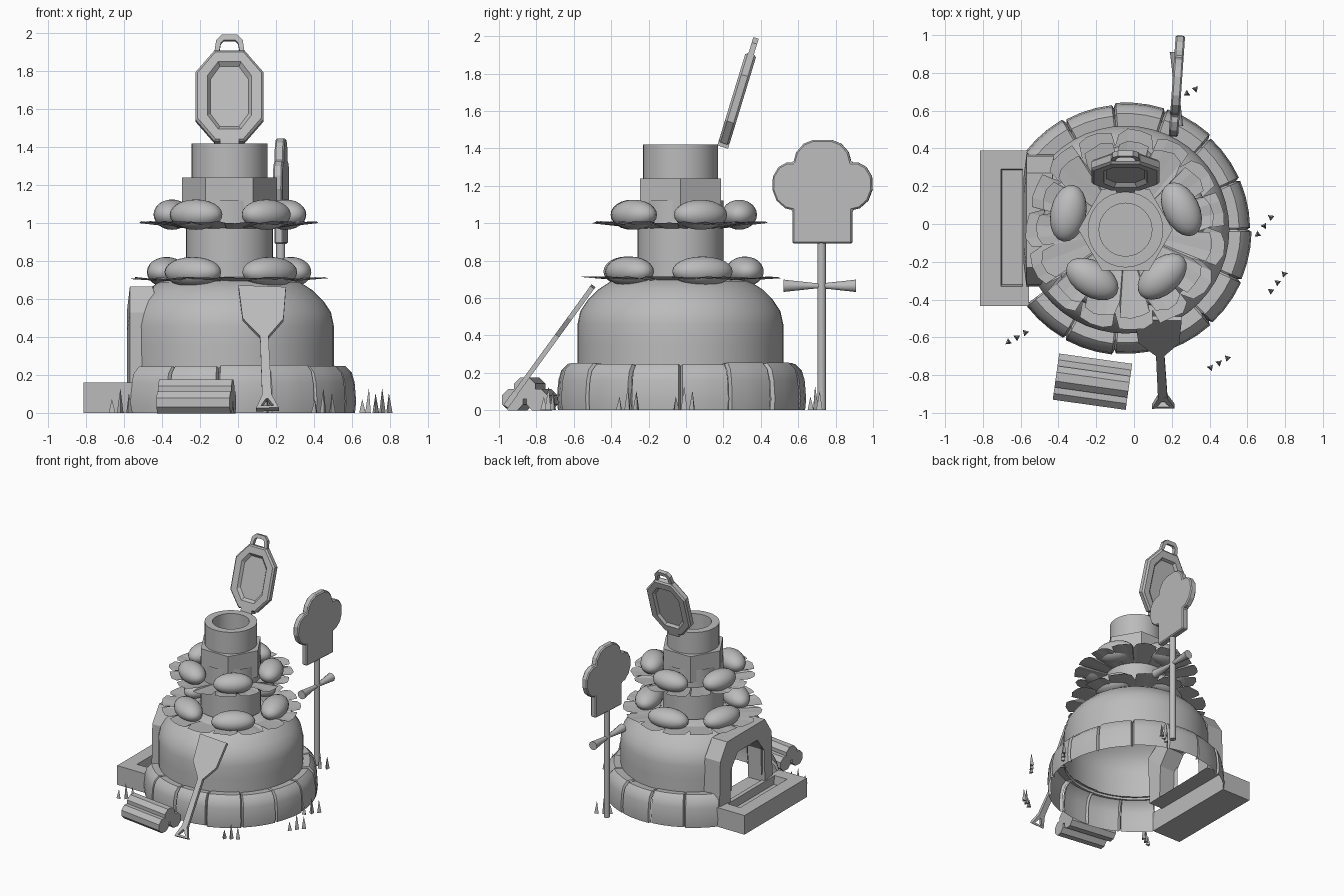
import bpy, bmesh, random
from math import sin, cos, pi, radians
from mathutils import Matrix, Vector

random.seed(4)
if "Cube" in bpy.data.objects:
    bpy.data.objects.remove(bpy.data.objects["Cube"], do_unlink=True)

grey = bpy.data.materials.new("plain_grey")
grey.use_nodes = True
colour = (0.5, 0.5, 0.5, 1)
grey.diffuse_color = colour
grey.node_tree.nodes["Principled BSDF"].inputs["Base Color"].default_value = colour

CX, CY = -0.045, -0.03
AXIS = Matrix.Translation((CX, CY, 0))


def finish(name, bm, matrix=Matrix(), smooth=None, bevel=0):
    bmesh.ops.recalc_face_normals(bm, faces=bm.faces)
    bm.transform(matrix)
    me = bpy.data.meshes.new(name)
    bm.to_mesh(me)
    bm.free()
    me.materials.append(grey)
    ob = bpy.data.objects.new(name, me)
    bpy.context.collection.objects.link(ob)
    if bevel:
        mod = ob.modifiers.new("bevel", "BEVEL")
        mod.width, mod.segments = bevel, 1
    if smooth:
        bpy.ops.object.select_all(action="DESELECT")
        ob.select_set(True)
        bpy.context.view_layer.objects.active = ob
        bpy.ops.object.shade_smooth_by_angle(angle=radians(smooth))
    return ob


def loft(bm, loops, cap_start=True, cap_end=True, closed=True, cyclic=False):
    """Bridge loops of equal point count, optionally capping the ends."""
    rows = [[bm.verts.new(p) for p in loop] for loop in loops]
    n = len(rows[0])
    pairs = list(zip(rows, rows[1:])) + ([(rows[-1], rows[0])] if cyclic else [])
    for a, b in pairs:
        for i in range(n if closed else n - 1):
            j = (i + 1) % n
            bm.faces.new((a[i], a[j], b[j], b[i]))
    if cap_start:
        bm.faces.new(rows[0])
    if cap_end:
        bm.faces.new(rows[-1])


def circle(r, z, n, turn=0):
    return [(r * cos(2 * pi * i / n + turn), r * sin(2 * pi * i / n + turn), z) for i in range(n)]


def lathe(name, profile, n, smooth=None, matrix=AXIS, caps=(False, False), turn=0):
    bm = bmesh.new()
    loft(bm, [circle(r, z, n, turn) for r, z in profile], *caps)
    return finish(name, bm, matrix, smooth)


def plate(name, outline, thick, matrix, bevel=0):
    bm = bmesh.new()
    loft(bm, [[(x, y, s * thick / 2) for x, y in outline] for s in (-1, 1)])
    return finish(name, bm, matrix, None, bevel)


def frame(name, outer, inner, thick, matrix):
    bm = bmesh.new()
    t = thick / 2
    loft(bm, [[(x, y, z) for x, y in o] for o, z in
              ((outer, -t), (outer, t), (inner, t), (inner, -t))], False, False, True, True)
    return finish(name, bm, matrix)


def mirrored(half):
    return half + [(-x, y) for x, y in reversed(half)]


# Oven dome, hollow, with an opening for the hearth
dome = lathe("oven_dome", [(.55, .22), (.55, .35), (.55, .46), (.535, .53), (.495, .59),
                           (.44, .645), (.37, .69), (.25, .715)], 48, 35)
bm = bmesh.new()
bm.from_mesh(dome.data)
hole = [f for f in bm.faces if f.calc_center_median().x < -.4
        and abs(f.calc_center_median().y) < .2 and f.calc_center_median().z < .5]
bmesh.ops.delete(bm, geom=hole, context="FACES")
bm.to_mesh(dome.data)
bm.free()

# Ring of base stones, open on the hearth side
STONES = 12
SPAN = radians(286)
profile = [(.662, 0), (.668, .06), (.66, .16), (.645, .215), (.61, .25), (.54, .243)]
for k in range(STONES):
    a0 = -SPAN / 2 + SPAN * k / STONES
    grow, lift = random.uniform(-.012, .01), random.uniform(-.006, .006)
    bm = bmesh.new()
    loops = []
    for t in (0, .04, .35, .65, .96, 1):
        a = a0 + SPAN / STONES * t
        pinch = .02 if t in (0, 1) else 0
        loops.append([((r + grow - pinch) * cos(a), (r + grow - pinch) * sin(a),
                       z + (lift - pinch * .5 if z > .2 else 0)) for r, z in profile])
    loft(bm, loops, False, False, False)
    finish("base_stone", bm, AXIS, 35)

# Chimney stack
lathe("lower_neck", [(.23, .66), (.23, 1.12)], 32, 35)
lathe("hexagon_collar", [(.2, 1.02), (.25, 1.02), (.25, 1.24), (.19, 1.24)], 6)
lathe("chimney_pot", [(.2, 1.2), (.2, 1.42), (.14, 1.42), (.14, 1.2)], 32, 35, caps=(False, True))


# Ragged leaf discs, slightly dished, each with five eggs
def leaf_disc(name, radius, z_mid, z_edge):
    bm = bmesh.new()
    sections = 15
    inner, outer = [], []
    for k in range(sections):
        turn = random.uniform(-.06, .06)
        for t, dr in ((0, -.075), (.1, 0), (.4, .012), (.7, .008), (.93, -.01)):
            a = 2 * pi * (k + t) / sections + (turn if t == 0 else 0) * .5
            r = radius + dr + random.uniform(-.012, .004)
            inner.append((.21 * cos(a), .21 * sin(a), z_mid))
            outer.append((r * cos(a), r * sin(a), z_edge + random.uniform(-.006, .006)))
    loft(bm, [inner, outer], False, False)
    finish(name, bm, AXIS)


def eggs(name, distance, z, size):
    for k in range(5):
        a = radians(20 + 72 * k)
        bm = bmesh.new()
        bmesh.ops.create_uvsphere(bm, u_segments=20, v_segments=12, radius=1)
        place = Matrix.Translation((distance * cos(a), distance * sin(a), z))
        spin = Matrix.Rotation(a + random.uniform(-.12, .12), 4, "Z")
        finish(name, bm, AXIS @ place @ spin @ Matrix.Diagonal((*size, 1)), 60)


leaf_disc("lower_leaf_disc", .525, .685, .71)
eggs("lower_egg", .345, .742, (.1, .168, .08))
leaf_disc("upper_leaf_disc", .465, .97, 1.005)
eggs("upper_egg", .315, 1.045, (.095, .152, .08))


# Tilted lid with recessed panels, handle and hinge
def octagon(w, h, cx, cy, z):
    half = [(w - cx, -h), (w, cy - h), (w, h - cy), (w - cx, h)]
    return [(x, y, z) for x, y in mirrored(half)]


lid_at = Matrix.Translation((CX, .275, 1.665)) @ Matrix.Rotation(radians(73), 4, "X")
bm = bmesh.new()
loft(bm, [octagon(.105, .17, .05, .07, -.012), octagon(.12, .185, .055, .075, -.03),
          octagon(.168, .24, .095, .115, -.03), octagon(.18, .25, .1, .12, -.018),
          octagon(.18, .25, .1, .12, .018), octagon(.168, .24, .095, .115, .03),
          octagon(.115, .185, .055, .075, .03), octagon(.1, .165, .05, .07, .008)])
finish("lid", bm, lid_at)
plate("lid_handle", mirrored([(.08, .24), (.07, .31), (.04, .34)])[:3]
      + [(-.04, .34), (-.07, .31), (-.08, .24), (-.055, .24), (-.045, .295),
         (-.03, .31), (.03, .31), (.045, .295), (.055, .24)], .03, lid_at)
plate("lid_hinge", mirrored([(.05, -.27), (.05, -.24)]), .06, lid_at)

# Hearth arch on the side of the dome
outer = mirrored([(.35, .15), (.34, .53), (.25, .665)])
inner = mirrored([(.23, .15), (.22, .42), (.13, .54)])
bm = bmesh.new()


def arch_loop(points, x, rough=0):
    return [(x + random.uniform(-rough, rough), y + .02, z) for y, z in points]


loft(bm, [arch_loop(outer, -.57), arch_loop(outer, -.43, .03), arch_loop(inner, -.43),
          arch_loop(inner, -.585)], False, False, True, True)
finish("hearth_arch", bm)


# Hearth tray with a sunken channel
def rectangle(x0, x1, y0, y1, z):
    return [(x0, y0, z), (x1, y0, z), (x1, y1, z), (x0, y1, z)]


bm = bmesh.new()
loft(bm, [rectangle(-.815, -.555, -.435, .39, 0), rectangle(-.815, -.555, -.435, .39, .16),
          rectangle(-.705, -.59, -.33, .29, .16), rectangle(-.7, -.59, -.32, .285, .09)])
finish("hearth_tray", bm)

# Signpost with a puffy hat board and a pinched crossbar
lobes = [(.16, -.28), (.16, -.1), (.2, -.09), (.245, -.05), (.268, .01), (.265, .08),
         (.235, .13), (.19, .155), (.155, .155), (.14, .21), (.1, .255), (.05, .275)]
hat_at = (Matrix.Translation((.227, .73, 1.17)) @ Matrix.Rotation(radians(-4), 4, "Z")
          @ Matrix(((0, 0, 1, 0), (1, 0, 0, 0), (0, 1, 0, 0), (0, 0, 0, 1))))
plate("hat_board", mirrored(lobes), .05, hat_at, .008)
lathe("sign_pole", [(.024, 0), (.024, .9)], 10, 40, Matrix.Translation((.225, .725, 0)), (True, True))
lathe("sign_crossbar", [(.036, -.195), (.033, -.18), (.016, -.03), (.016, .03), (.033, .18), (.036, .195)],
      10, 40, Matrix.Translation((.225, .715, .665)) @ Matrix.Rotation(radians(90), 4, "X"), (True, True))

# Bread peel leaning on the dome
peel_at = (Matrix.Translation((.155, -.965, .018)) @ Matrix.Rotation(radians(54), 4, "X")
           @ Matrix.Rotation(radians(2), 4, "Z"))
plate("peel_blade", [(.025, .08), (.022, .47), (.105, .58), (.125, .785),
                     (-.125, .805), (-.11, .59), (-.022, .47), (-.025, .08)], .026, peel_at)
frame("peel_grip", mirrored([(.06, 0), (.024, .09)]), mirrored([(.034, .015), (.006, .06)]), .03, peel_at)

# Stack of three logs
logs_at = Matrix.Translation((-.22, -.835, 0)) @ Matrix.Rotation(radians(-8), 4, "Z")
for y, z in ((-.066, .055), (.066, .055), (0, .118)):
    lathe("log", [(.062, -.195), (.062, .195)], 8, None,
          logs_at @ Matrix.Translation((0, y, z)) @ Matrix.Rotation(radians(90), 4, "Y"),
          (True, True), pi / 8)

# Tufts of grass blades around the base
for x, y in ((.69, -.01), (.76, -.31), (.45, -.735), (-.62, -.6), (.28, .69)):
    along = Vector((.035, .045, 0)) if x > .6 else Vector((.045, .025, 0))
    for k, height in ((-1, .07), (0, .125), (1, .1)):
        bm = bmesh.new()
        bmesh.ops.create_cone(bm, cap_ends=True, segments=3, radius1=.02, radius2=.001, depth=height)
        place = Matrix.Translation(Vector((x, y, height / 2)) + along * k)
        finish("grass_blade", bm, place @ Matrix.Rotation(random.uniform(0, 6), 4, "Z"))
